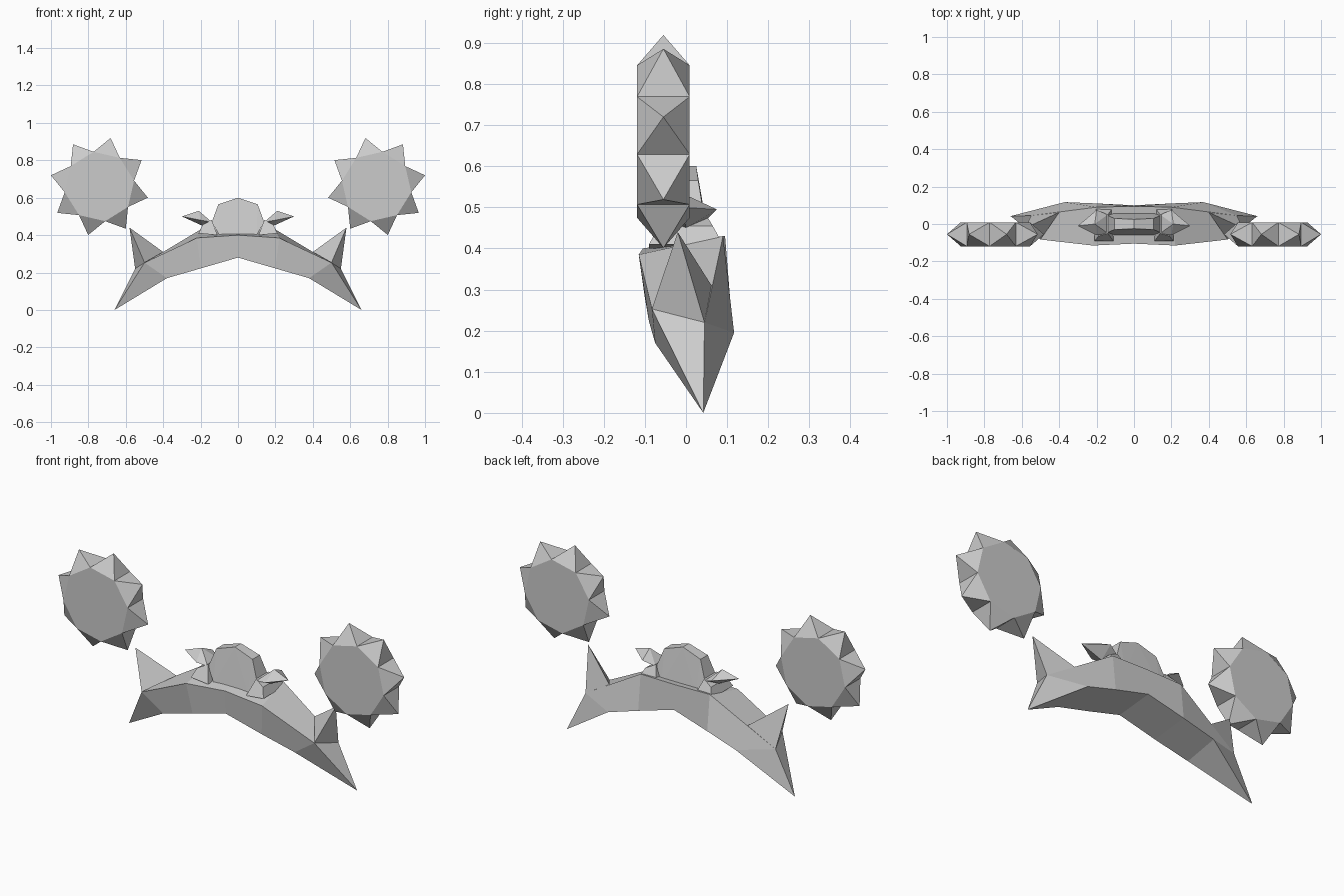
import bpy
import bmesh
from math import cos, sin, radians

cube = bpy.data.objects.get("Cube")
if cube:
    bpy.data.objects.remove(cube, do_unlink=True)

GREY = (0.6, 0.6, 0.6, 1.0)
grey = bpy.data.materials.new("plain grey")
grey.use_nodes = True
grey.diffuse_color = GREY
grey.node_tree.nodes["Principled BSDF"].inputs["Base Color"].default_value = GREY


def finish(bm, name, mirror=True):
    """Turn a bmesh into a flat shaded object, mirrored across x if wanted."""
    bmesh.ops.recalc_face_normals(bm, faces=bm.faces)
    mesh = bpy.data.meshes.new(name)
    bm.to_mesh(mesh)
    bm.free()
    mesh.materials.append(grey)
    obj = bpy.data.objects.new(name, mesh)
    bpy.context.collection.objects.link(obj)
    if mirror:
        mod = obj.modifiers.new("mirror", "MIRROR")
        mod.use_axis[0] = True
        mod.use_clip = True
    return obj


def hull(name, points, mirror=True):
    """Faceted solid wrapped around a few corner points."""
    bm = bmesh.new()
    for p in points:
        bm.verts.new(p)
    bmesh.ops.convex_hull(bm, input=bm.verts)
    return finish(bm, name, mirror)


def both_y(x, y, z):
    return [(x, -y, z), (x, y, z)]


# Curved body: sections of front-bottom, front-top, back-top, back-bottom
sections = [
    [(0, -.10, .28), (0, -.105, .40), (0, .095, .43), (0, .10, .30)],
    [(.20, -.09, .222), (.22, -.115, .385), (.20, .09, .43), (.20, .11, .245)],
    [(.38, -.075, .17), (.50, -.083, .253), (.55, .045, .22), (.37, .117, .195)],
]
bm = bmesh.new()
rings = [[bm.verts.new(p) for p in s] for s in sections]
for a, b in zip(rings, rings[1:]):
    for i in range(4):
        j = (i + 1) % 4
        bm.faces.new((a[i], a[j], b[j], b[i]))
tip = bm.verts.new((.66, .042, 0))
for i in range(4):
    bm.faces.new((rings[-1][i], rings[-1][(i + 1) % 4], tip))
finish(bm, "curved_body")

# Spikes standing on the body ends
hull("end_spikes", [(.40, .062, .31), (.55, .045, .22),
                    (.50, -.083, .253), (.58, -.02, .44)])

# Shoulders and the small horns on them
hull("shoulders", both_y(.14, .05, .48) + both_y(.19, .065, .455)
     + both_y(.21, .09, .41) + both_y(.11, .09, .40))
hull("horns", both_y(.14, .05, .47)
     + [(.21, 0, .53), (.30, -.01, .50), (.20, .075, .495),
        (.20, -.06, .48), (.19, 0, .45)])

# Arched crest in the middle
half = (both_y(.105, .03, .565) + both_y(.14, .045, .47)
        + both_y(.10, .06, .40))
hull("crest", half + [(-x, y, z) for x, y, z in half]
     + both_y(0, .025, .60), mirror=False)

# Spiked wheels: an octagonal drum with a pyramid on every side
CX, CY, CZ = .741, -.055, .66
SIDES, RIM, SPIKE, HALF_WIDTH = 8, .188, .266, .064
STEP = 360 / SIDES


def ring_point(bm, radius, angle, y):
    a = radians(angle)
    return bm.verts.new((CX + radius * cos(a), y, CZ + radius * sin(a)))


bm = bmesh.new()
front, back = [[ring_point(bm, RIM, 35.5 + STEP * i, CY + s * HALF_WIDTH)
                for i in range(SIDES)] for s in (-1, 1)]
bm.faces.new(front)
bm.faces.new(back)
for i in range(SIDES):
    j = (i + 1) % SIDES
    apex = ring_point(bm, SPIKE, 35.5 + STEP * (i + .5), CY)
    loop = [front[i], front[j], back[j], back[i]]
    for k in range(4):
        bm.faces.new((loop[k], loop[(k + 1) % 4], apex))
finish(bm, "spiked_wheels")
